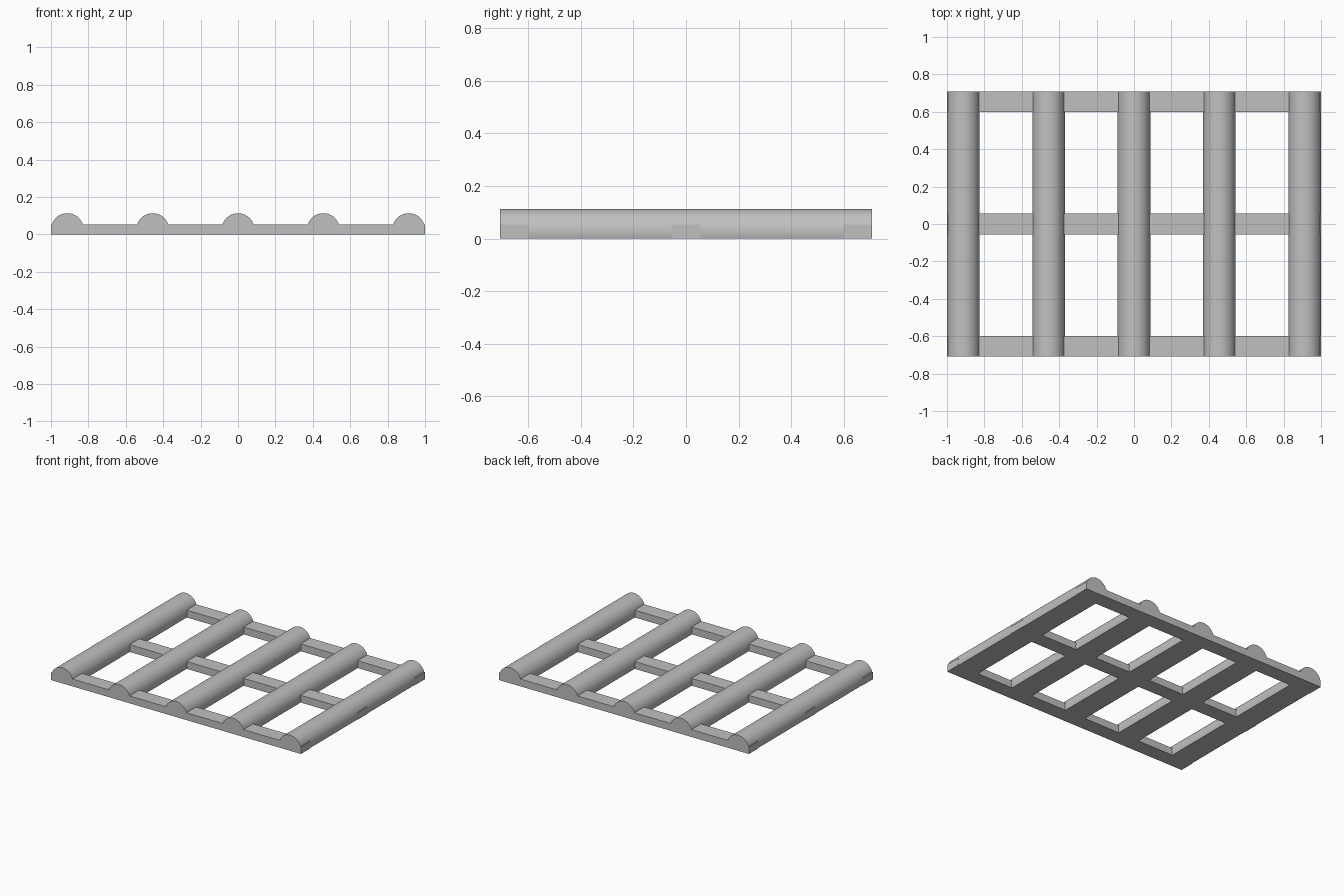
import bpy, bmesh, math

if "Cube" in bpy.data.objects:
    bpy.data.objects.remove(bpy.data.objects["Cube"], do_unlink=True)

HALF_LENGTH = 0.708
BAR_RADIUS = 0.0875
BAR_AXIS_Z = 0.0255
RAIL_WIDTH = 0.11
RAIL_HEIGHT = 0.053
SEGMENTS = 48

grey = bpy.data.materials.new("plain_grey")
grey.use_nodes = True
colour = (0.53, 0.53, 0.53, 1)
grey.diffuse_color = colour
grey.node_tree.nodes["Principled BSDF"].inputs["Base Color"].default_value = colour


def extrude_profile(name, points, direction, start, length):
    """Fill a closed profile and extrude it along one axis."""
    bm = bmesh.new()
    if direction == "y":
        verts = [bm.verts.new((a, start, z)) for a, z in points]
        offset = (0, length, 0)
    else:
        verts = [bm.verts.new((start, a, z)) for a, z in points]
        offset = (length, 0, 0)
    face = bm.faces.new(verts)
    result = bmesh.ops.extrude_face_region(bm, geom=[face])
    moved = [g for g in result["geom"] if isinstance(g, bmesh.types.BMVert)]
    bmesh.ops.translate(bm, verts=moved, vec=offset)
    bmesh.ops.recalc_face_normals(bm, faces=bm.faces)
    mesh = bpy.data.meshes.new(name)
    bm.to_mesh(mesh)
    bm.free()
    mesh.materials.append(grey)
    obj = bpy.data.objects.new(name, mesh)
    bpy.context.collection.objects.link(obj)
    return obj


# Long round bars with a flat underside
drop = math.asin(BAR_AXIS_Z / BAR_RADIUS)
sweep = math.pi + 2 * drop
angles = [-drop + sweep * i / SEGMENTS for i in range(SEGMENTS + 1)]
spacing = (1 - BAR_RADIUS) / 2
parts = []
for i in range(-2, 3):
    profile = [(i * spacing + BAR_RADIUS * math.cos(a),
                max(0, BAR_AXIS_Z + BAR_RADIUS * math.sin(a))) for a in angles]
    parts.append(extrude_profile("round_bar", profile, "y", -HALF_LENGTH, 2 * HALF_LENGTH))

# Flat cross rails at the front, middle and back
w = RAIL_WIDTH / 2
for side in (-1, 0, 1):
    y = side * (HALF_LENGTH - w)
    profile = [(y - w, 0), (y + w, 0), (y + w, RAIL_HEIGHT), (y - w, RAIL_HEIGHT)]
    parts.append(extrude_profile("cross_rail", profile, "x", -1, 2))

# Fuse everything into one solid grid
grid = parts[0]
grid.name = grid.data.name = "bar_grid"
bpy.ops.object.select_all(action="DESELECT")
bpy.context.view_layer.objects.active = grid
grid.select_set(True)
for part in parts[-3:] + parts[1:-3]:
    union = grid.modifiers.new("fuse", "BOOLEAN")
    union.operation = "UNION"
    union.solver = "EXACT"
    union.object = part
    bpy.ops.object.modifier_apply(modifier=union.name)
    bpy.data.objects.remove(part, do_unlink=True)
bpy.ops.object.shade_smooth_by_angle(angle=math.radians(30))
